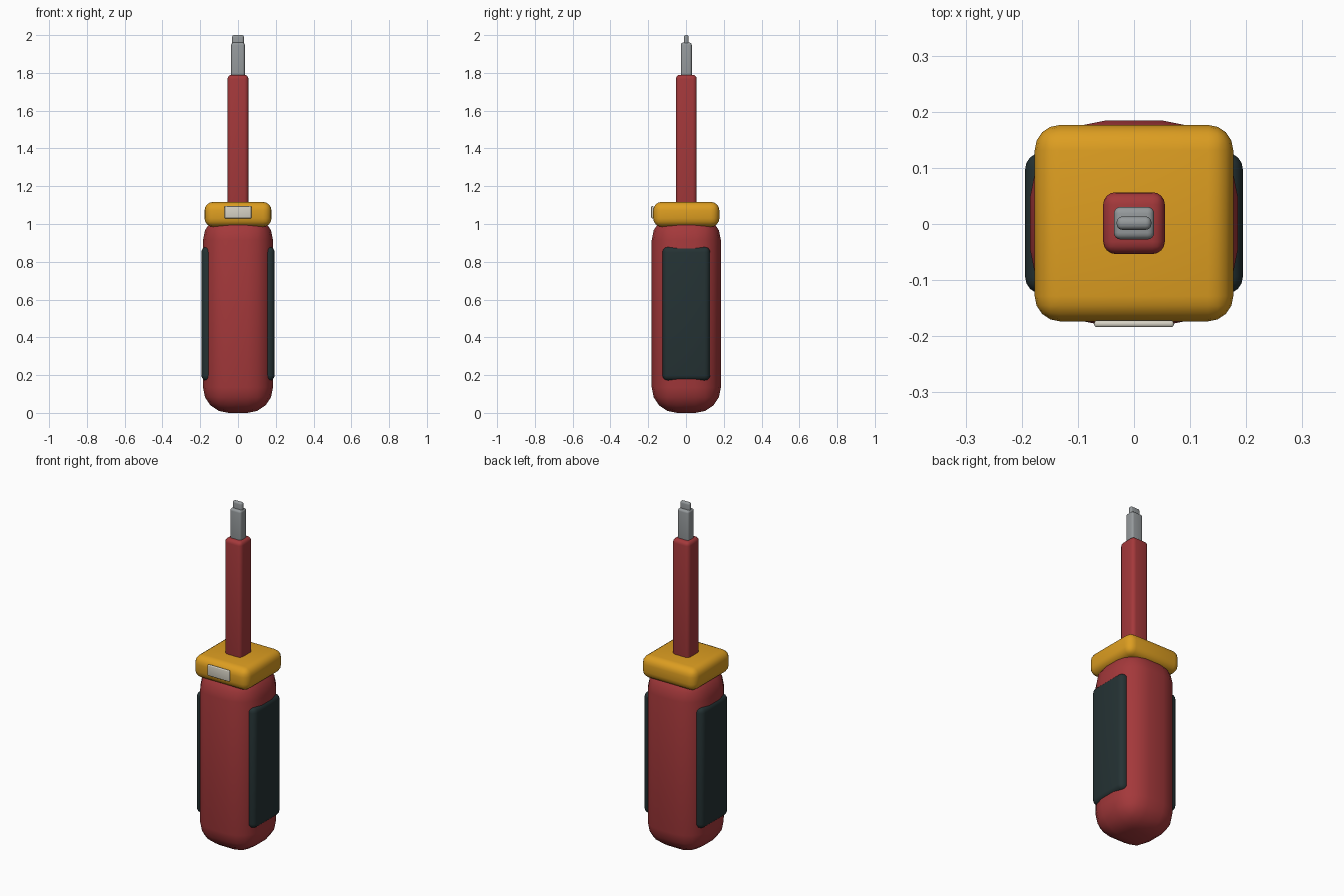
import bpy
import math

old = bpy.data.objects.get("Cube")
if old:
    bpy.data.objects.remove(old, do_unlink=True)


def material(name, r, g, b):
    mat = bpy.data.materials.new(name)
    mat.use_nodes = True
    mat.diffuse_color = (r, g, b, 1)
    mat.node_tree.nodes["Principled BSDF"].inputs["Base Color"].default_value = (r, g, b, 1)
    return mat


RED = material("red plastic", 0.37, 0.04, 0.043)
YELLOW = material("amber plastic", 0.72, 0.34, 0.015)
DARK = material("dark rubber", 0.018, 0.032, 0.034)
STEEL = material("grey steel", 0.3, 0.32, 0.33)
CREAM = material("pale plate", 0.68, 0.65, 0.56)

AXIS_Y = 0.0015  # the tool's axis, balanced against the front plate


def rounded_box(name, mat, half_x, half_y, bottom, top, radius, x=0, y=AXIS_Y, segments=4):
    """Box given by half widths and a height range, with all edges rounded."""
    bpy.ops.mesh.primitive_cube_add(size=2, location=(x, y, (bottom + top) / 2))
    obj = bpy.context.object
    obj.name = name
    obj.scale = (half_x, half_y, (top - bottom) / 2)
    bpy.ops.object.transform_apply(location=False, rotation=False, scale=True)
    obj.data.materials.append(mat)
    bevel = obj.modifiers.new("rounded edges", 'BEVEL')
    bevel.width = radius
    bevel.segments = segments
    bevel.limit_method = 'NONE'
    bpy.ops.object.modifier_apply(modifier=bevel.name)
    bpy.ops.object.shade_smooth_by_angle(angle=math.radians(40))
    return obj


# Handle with a grip pad on each side
rounded_box("handle", RED, 0.185, 0.183, 0, 1.05, 0.135)
for side, sign in (("left", 1), ("right", -1)):
    rounded_box(side + "_grip_pad", DARK, 0.035, 0.126, 0.17, 0.88, 0.03, x=sign * 0.159)

# Guard collar and its front plate
rounded_box("guard", YELLOW, 0.177, 0.175, 0.985, 1.117, 0.045)
rounded_box("front_plate", CREAM, 0.071, 0.006, 1.03, 1.095, 0.005, y=-0.178, segments=3)

# Insulated shaft, steel bit and flat tip
rounded_box("shaft", RED, 0.055, 0.055, 1.06, 1.79, 0.022)
rounded_box("bit", STEEL, 0.036, 0.029, 1.75, 1.96, 0.012)
rounded_box("blade_tip", STEEL, 0.031, 0.012, 1.92, 2.0, 0.0105)
